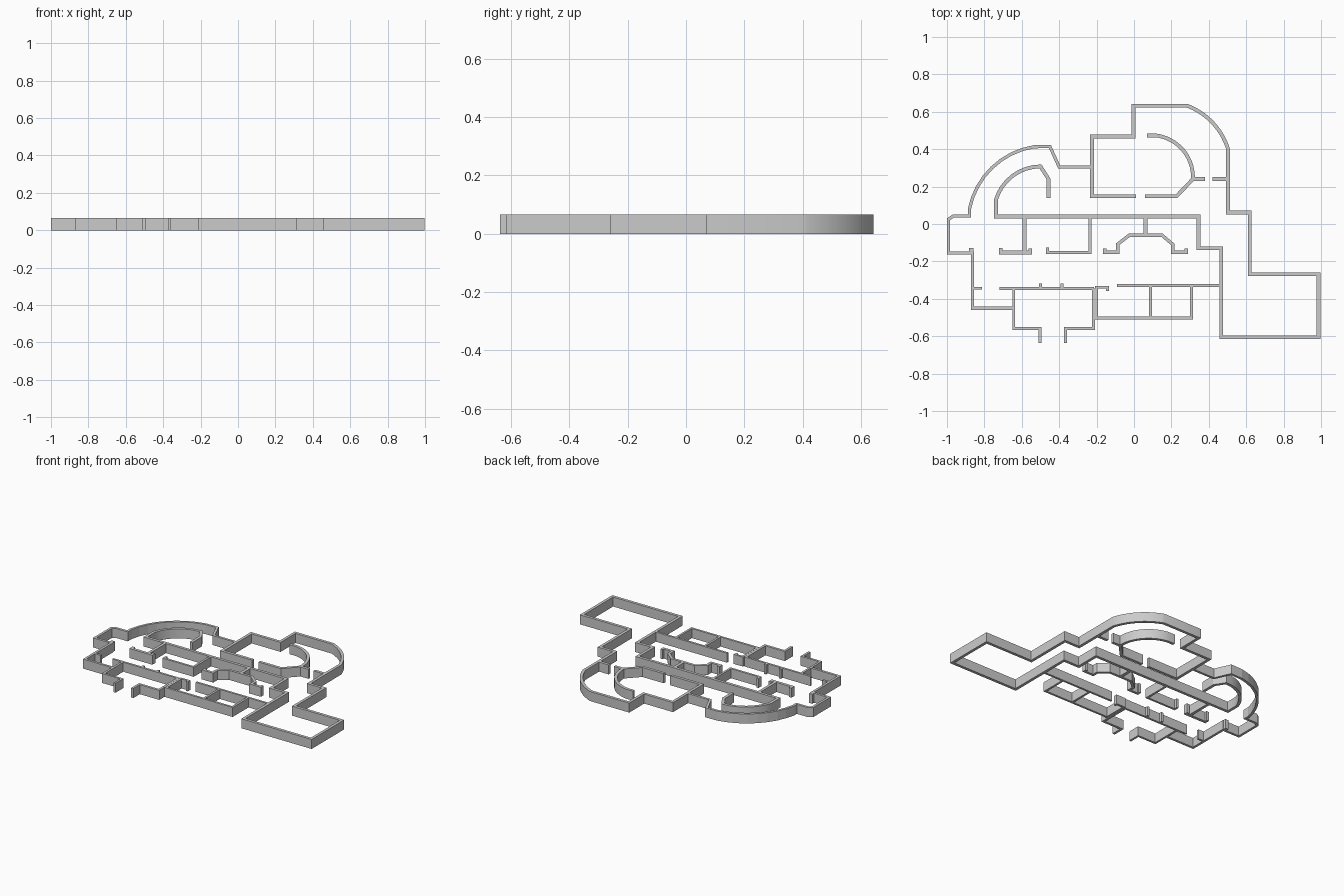
import bpy, bmesh
from mathutils import Vector, Matrix
from math import atan2, cos, sin, tau

if "Cube" in bpy.data.objects:
    bpy.data.objects.remove(bpy.data.objects["Cube"])

HEIGHT = 0.066
THICK = 0.02
THIN = 0.015


def arc(a, b, c, n):
    """Points on the circle running from a through b to c."""
    (ax, ay), (bx, by), (cx, cy) = a, b, c
    d = 2 * (ax * (by - cy) + bx * (cy - ay) + cx * (ay - by))
    sa, sb, sc = ax * ax + ay * ay, bx * bx + by * by, cx * cx + cy * cy
    ux = (sa * (by - cy) + sb * (cy - ay) + sc * (ay - by)) / d
    uy = (sa * (cx - bx) + sb * (ax - cx) + sc * (bx - ax)) / d
    r = ((ax - ux) ** 2 + (ay - uy) ** 2) ** 0.5
    t0, tm, t1 = (atan2(y - uy, x - ux) for x, y in (a, b, c))
    sweep = (t1 - t0) % tau
    if (tm - t0) % tau > sweep:
        sweep -= tau
    return [(ux + r * cos(t0 + sweep * i / n), uy + r * sin(t0 + sweep * i / n))
            for i in range(n + 1)]


def wall(name, path, w=THICK, smooth=False):
    """Mitred wall of width w standing along the centreline path."""
    pts = [Vector(p) for p in path]
    dirs = [(q - p).normalized() for p, q in zip(pts, pts[1:])]
    norms = [Vector((-d.y, d.x)) for d in dirs]
    bm = bmesh.new()
    rings = []
    for i, p in enumerate(pts):
        n0, n1 = norms[max(i - 1, 0)], norms[min(i, len(norms) - 1)]
        off = (n0 + n1) / (1 + n0.dot(n1)) * w / 2
        l, r = p + off, p - off
        rings.append([bm.verts.new((q.x, q.y, z)) for q, z in
                      ((l, 0), (r, 0), (r, HEIGHT), (l, HEIGHT))])
    for a, b in zip(rings, rings[1:]):
        for k in range(4):
            j = (k + 1) % 4
            bm.faces.new((a[k], a[j], b[j], b[k]))
    bm.faces.new(rings[0])
    bm.faces.new(rings[-1][::-1])
    bmesh.ops.recalc_face_normals(bm, faces=bm.faces)
    mesh = bpy.data.meshes.new(name)
    bm.to_mesh(mesh)
    bm.free()
    ob = bpy.data.objects.new(name, mesh)
    bpy.context.collection.objects.link(ob)
    if smooth:
        bpy.context.view_layer.objects.active = ob
        ob.select_set(True)
        bpy.ops.object.shade_smooth_by_angle()
        ob.select_set(False)


# Outer shell: west porch, faceted bay, north rooms, round corner, garage
wall("outer_wall",
     [(-0.64, -0.45), (-0.863, -0.45), (-0.863, -0.155), (-0.992, -0.155),
      (-0.992, 0.025), (-0.965, 0.043), (-0.88, 0.043)]
     + arc((-0.88, 0.08), (-0.755, 0.305), (-0.535, 0.413), 8)
     + [(-0.45, 0.415), (-0.40, 0.305), (-0.225, 0.305)], w=0.017)
wall("north_wall",
     [(0.01, 0.149), (-0.225, 0.149), (-0.225, 0.468), (-0.003, 0.468),
      (-0.003, 0.632)]
     + arc((0.285, 0.632), (0.41, 0.552), (0.503, 0.40), 20)
     + [(0.503, 0.061), (0.619, 0.061), (0.619, -0.268), (0.987, -0.268),
        (0.987, -0.605), (0.466, -0.605), (0.466, -0.13), (0.345, -0.13),
        (0.345, 0.04), (-0.738, 0.04)]
     + arc((-0.738, 0.13), (-0.675, 0.235), (-0.50, 0.308), 8)
     + [(-0.457, 0.24), (-0.457, 0.14)], smooth=True)

# Curved inner room
wall("curved_inner_wall",
     [(0.07, 0.473)] + arc((0.12, 0.473), (0.262, 0.395), (0.315, 0.24), 20)
     + [(0.228, 0.149), (0.06, 0.149)], smooth=True)
for i, (a, b) in enumerate(((0.31, 0.38), (0.42, 0.50))):
    wall(f"side_door_wall_{i}", [(a, 0.24), (b, 0.24)])

# Middle row of rooms
wall("porch_jamb", [(-0.87, -0.155), (-0.87, -0.127)], 0.024)
wall("closet_front", [(-0.712, -0.127), (-0.712, -0.152), (-0.555, -0.152),
                      (-0.555, -0.13)])
wall("closet_divider", [(-0.585, 0.035), (-0.585, -0.148)])
wall("bedroom_wall", [(-0.462, -0.125), (-0.462, -0.153), (-0.236, -0.153),
                      (-0.236, 0.035)], THIN)
wall("bay_divider", [(0.062, 0.035), (0.062, -0.06)], 0.022)
wall("bay_wall", [(-0.157, -0.13), (-0.157, -0.152), (-0.087, -0.152),
                  (-0.087, -0.108), (-0.025, -0.06), (0.15, -0.06),
                  (0.208, -0.11), (0.208, -0.152), (0.28, -0.152),
                  (0.28, -0.13)], 0.018)

# South rooms and entrance
wall("west_door_wall", [(-0.86, -0.343), (-0.812, -0.343)], THIN)
wall("corridor_wall", [(-0.72, -0.345), (-0.215, -0.345)], THIN)
for i, x in enumerate((-0.50, -0.385)):
    wall(f"corridor_jamb_{i}", [(x, -0.345), (x, -0.318)], THIN)
wall("entry_west", [(-0.643, -0.35), (-0.643, -0.558), (-0.503, -0.558),
                    (-0.503, -0.637)], THIN)
wall("entry_east", [(-0.367, -0.637), (-0.367, -0.558), (-0.217, -0.558),
                    (-0.217, -0.345)], 0.017)
wall("south_rooms", [(-0.142, -0.358), (-0.142, -0.338), (-0.2, -0.338),
                     (-0.2, -0.502), (0.308, -0.502), (0.308, -0.33)], THIN)
wall("south_divider", [(0.088, -0.33), (0.088, -0.50)], THIN)
wall("south_corridor", [(-0.09, -0.328), (0.466, -0.328)], THIN)
